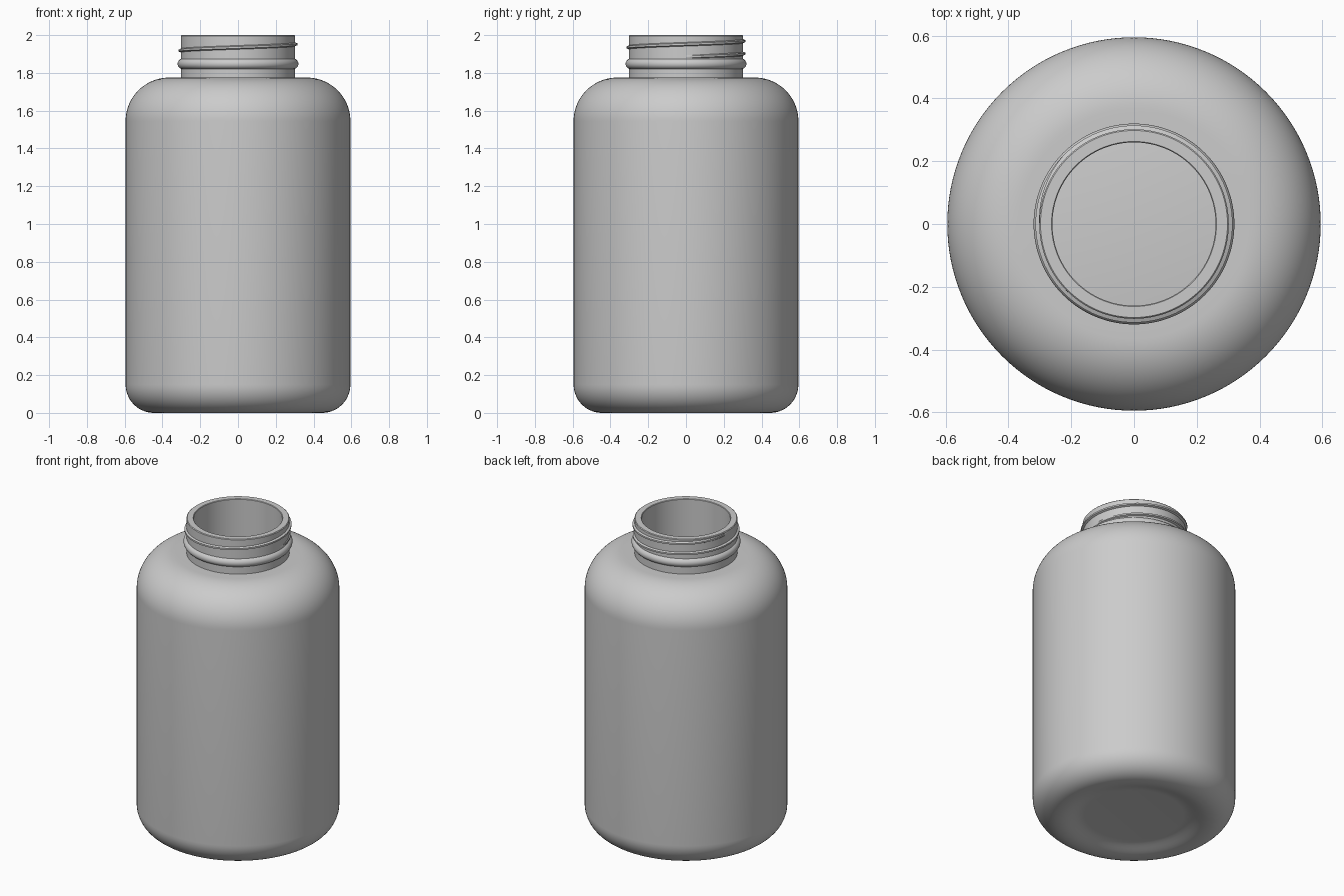
import bpy, bmesh, math
from math import cos, sin, pi, radians

if "Cube" in bpy.data.objects:
    bpy.data.objects.remove(bpy.data.objects["Cube"])

SEG = 128


def arc(cx, cz, r, a0, a1, n):
    """Points on a circular arc in the (radius, z) plane, angles in degrees."""
    return [(cx + r * cos(radians(a0 + (a1 - a0) * i / n)),
             cz + r * sin(radians(a0 + (a1 - a0) * i / n))) for i in range(n + 1)]


def finish(bm, name):
    bmesh.ops.recalc_face_normals(bm, faces=bm.faces)
    mesh = bpy.data.meshes.new(name)
    bm.to_mesh(mesh)
    bm.free()
    obj = bpy.data.objects.new(name, mesh)
    bpy.context.collection.objects.link(obj)
    bpy.ops.object.select_all(action='DESELECT')
    obj.select_set(True)
    bpy.context.view_layer.objects.active = obj
    bpy.ops.object.shade_smooth_by_angle(angle=radians(35))
    return obj


def lathe(profile, name):
    """Spin a profile that starts and ends on the axis around z."""
    bm = bmesh.new()
    rings = []
    for r, z in profile:
        if r < 1e-6:
            rings.append([bm.verts.new((0, 0, z))] * SEG)
        else:
            rings.append([bm.verts.new((r * cos(2 * pi * i / SEG), r * sin(2 * pi * i / SEG), z))
                          for i in range(SEG)])
    for a, b in zip(rings, rings[1:]):
        for i in range(SEG):
            j = (i + 1) % SEG
            bm.faces.new(list(dict.fromkeys((a[i], a[j], b[j], b[i]))))
    return finish(bm, name)


# Outer skin: recessed base, rounded heel, straight wall, shoulder, neck with bead
R, NECK, WALL = 0.595, 0.302, 0.04
base = [(0, 0.03), (0.29, 0.03)]
base += [(0.29 + 0.15 * t / 8, 0.015 + 0.015 * cos(pi * t / 8)) for t in range(1, 9)]
heel = arc(R - 0.15, 0.15, 0.15, -90, 0, 14)[1:]
shoulder = arc(R - 0.23, 1.545, 0.23, 0, 90, 20)
bead = arc(NECK - 0.01, 1.848, 0.028, -69, 69, 12)
neck = [(NECK, 1.775)] + bead + [(NECK, 1.996), (NECK - 0.004, 2.0)]

# Inner skin: mouth, then an offset of the outer wall
inner = [(0.263, 2.0), (0.26, 1.997), (0.26, 1.75), (0.275, 1.735)]
inner += arc(R - 0.23, 1.545, 0.23 - WALL, 90, 0, 16)
inner += arc(R - 0.15, 0.15, 0.15 - WALL, 0, -90, 10)
inner += [(0.29, 0.07), (0, 0.07)]
lathe(base + heel + shoulder + neck + inner, "bottle_body")

# Screw thread: tapered ridge winding one and a half turns up the neck
bm = bmesh.new()
steps = 150
sections = []
for i in range(steps + 1):
    t = i / steps
    a, z = 3 * pi * t, 1.885 + 0.1 * t
    k = max(0.05, min(1, t * 12, (1 - t) * 12))
    ridge = [(-0.004, -0.012), (0.012 * k, -0.005), (0.012 * k, 0.005), (-0.004, 0.012)]
    sections.append([bm.verts.new(((NECK + dr) * cos(a), (NECK + dr) * sin(a), z + dz))
                     for dr, dz in ridge])
for p, q in zip(sections, sections[1:]):
    for j in range(4):
        k = (j + 1) % 4
        bm.faces.new((p[j], p[k], q[k], q[j]))
bm.faces.new(sections[0])
bm.faces.new(sections[-1][::-1])
finish(bm, "screw_thread")
